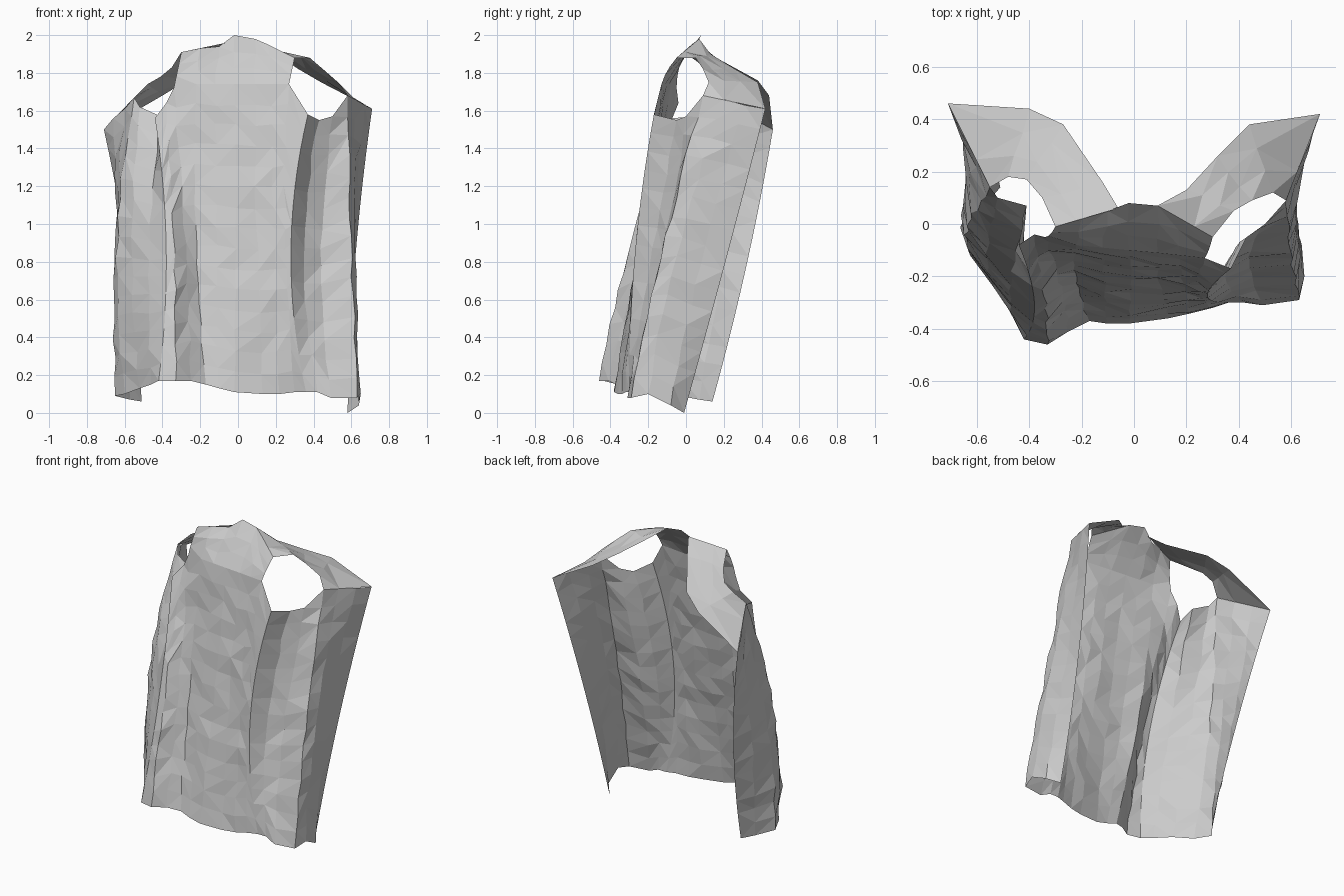
import bpy
import bmesh
import random
from mathutils import Vector

random.seed(4)

if "Cube" in bpy.data.objects:
    bpy.data.objects.remove(bpy.data.objects["Cube"], do_unlink=True)

cloth = bpy.data.materials.new("grey_cloth")
cloth.use_nodes = True
cloth.diffuse_color = (0.6, 0.6, 0.6, 1)
shader = next(n for n in cloth.node_tree.nodes if n.type == "BSDF_PRINCIPLED")
shader.inputs["Base Color"].default_value = (0.6, 0.6, 0.6, 1)
shader.inputs["Roughness"].default_value = 0.9


def point(values):
    """Point given in hundredths of a unit."""
    return Vector(values) / 100


def bend(low, mid, high, t):
    """Smooth curve through three points."""
    return (low * (1 - t) * (1 - 2 * t) + mid * 4 * t * (1 - t)
            + high * t * (2 * t - 1))


def sheet(name, grid, flip=False):
    """Flat-shaded cloth sheet from a grid of points, crumpled inside its rim."""
    bm = bmesh.new()
    rows = []
    for i, line in enumerate(grid):
        row = []
        for j, p in enumerate(line):
            inside = 0 < i < len(grid) - 1 and 0 < j < len(line) - 1
            size = 0.008 if inside else 0
            shift = Vector([random.uniform(-size, size) for _ in range(3)])
            row.append(bm.verts.new(p + shift))
        rows.append(row)
    for a, b in zip(rows, rows[1:]):
        for j in range(len(a) - 1):
            quad = [a[j], b[j], b[j + 1], a[j + 1]]
            if flip:
                quad.reverse()
            k = random.randint(0, 1)
            quad = quad[k:] + quad[:k]
            bm.faces.new((quad[0], quad[1], quad[2]))
            bm.faces.new((quad[0], quad[2], quad[3]))
    mesh = bpy.data.meshes.new(name)
    bm.to_mesh(mesh)
    bm.free()
    mesh.materials.append(cloth)
    obj = bpy.data.objects.new(name, mesh)
    bpy.context.collection.objects.link(obj)


def hanging_cloth(name, folds, rows=15):
    """Cloth hanging in vertical folds: each has a hem, a middle and a top."""
    grid = []
    for hem, middle, top in folds:
        low, high = point(hem), point(top)
        mid = point((*middle, (hem[2] + top[2]) / 2))
        grid.append([bend(low, mid, high, r / rows) for r in range(rows + 1)])
    sheet(name, grid)


def shoulder(name, neck, armhole, flip):
    """Strap spanning the neck edge and the armhole edge."""
    grid = []
    for n, a in zip(neck, armhole):
        grid.append([point(n).lerp(point(a), k / 3) for k in range(4)])
    sheet(name, grid, flip)


# Folds shared by neighbouring panels
right_ridge = ((-42, -44, 17), (-38, -30), (-44, -8, 156))
left_ridge = ((36, -30, 11), (28, -27), (37, -17, 158))

# Right front panel, from its open edge round to the ridge,
# with a pleat pushed inward under the armhole
hanging_cloth("right_front_panel", [
    ((-51, 14, 6), (-58, 32), (-71, 46, 150)),
    ((-57, 7, 7), (-63, 20), (-66, 35, 156)),
    ((-65, -3, 9), (-65, 6), (-60, 25, 161)),
    ((-60, -14, 10), (-64, -4), (-55, 14, 167)),
    ((-52, -25, 13), (-56, -13), (-52, 10, 162)),
    ((-46, -36, 15), (-47, -22), (-41, 7, 157)),
    right_ridge,
])

# Broad panel between the armholes
broad_folds = [
    right_ridge,
    ((-33, -46, 17), (-34, -29), (-38, -4, 164)),
    ((-25, -41, 17), (-28, -23), (-34, -5, 172)),
    ((-17, -37, 15), (-22, -20), (-22, -8, 174)),
    ((-10, -38, 13), (-11, -23), (-12, -9, 174)),
    ((-2, -38, 11), (-1, -24), (-2, -10, 174)),
    ((13, -36, 10), (10, -24), (9, -11, 174)),
    ((22, -34, 10), (19, -25), (18, -12, 174)),
    ((30, -32, 11), (25, -26), (27, -13, 174)),
    left_ridge,
]
hanging_cloth("broad_panel", broad_folds)

# Yoke leaning back from the panel up to the neck
neck_edge = [(-30, -1, 191), (-20, 2, 193), (-10, 5, 194), (-2, 8, 200),
             (9, 7, 198), (16, 3, 195), (30, -5, 188)]
yoke_folds = []
for (hem, middle, base), top in zip(broad_folds[2:-1], neck_edge):
    halfway = ((base[0] + top[0]) / 2, (base[1] + top[1]) / 2 - 1)
    yoke_folds.append((base, halfway, top))
hanging_cloth("yoke", yoke_folds, 3)

# Left front panel, with a deep valley fold below the armhole
hanging_cloth("left_front_panel", [
    left_ridge,
    ((42, -30, 11), (35, -18), (43, -5, 155)),
    ((49, -31, 8), (44, -13), (50, 0, 157)),
    ((63, -29, 8), (60, -12), (58, 9, 168)),
    ((65, -20, 10), (62, -4), (62, 20, 166)),
    ((64, -8, 4), (62, 9), (67, 31, 163)),
    ((58, -1, 0), (62, 21), (71, 42, 161)),
])

# Shoulder straps over the armholes
shoulder(
    "right_shoulder",
    [(-6, 6, 196), (-12, 16, 188), (-27, 38, 176), (-40, 44, 168), (-71, 46, 150)],
    [(-30, -1, 191), (-35, 10, 183), (-41, 17, 178), (-48, 18, 174), (-55, 14, 167)],
    False,
)
shoulder(
    "left_shoulder",
    [(9, 7, 198), (20, 13, 190), (32, 26, 182), (44, 38, 175), (71, 42, 161)],
    [(30, -5, 188), (38, 5, 188), (45, 9, 182), (53, 12, 175), (58, 9, 168)],
    True,
)
